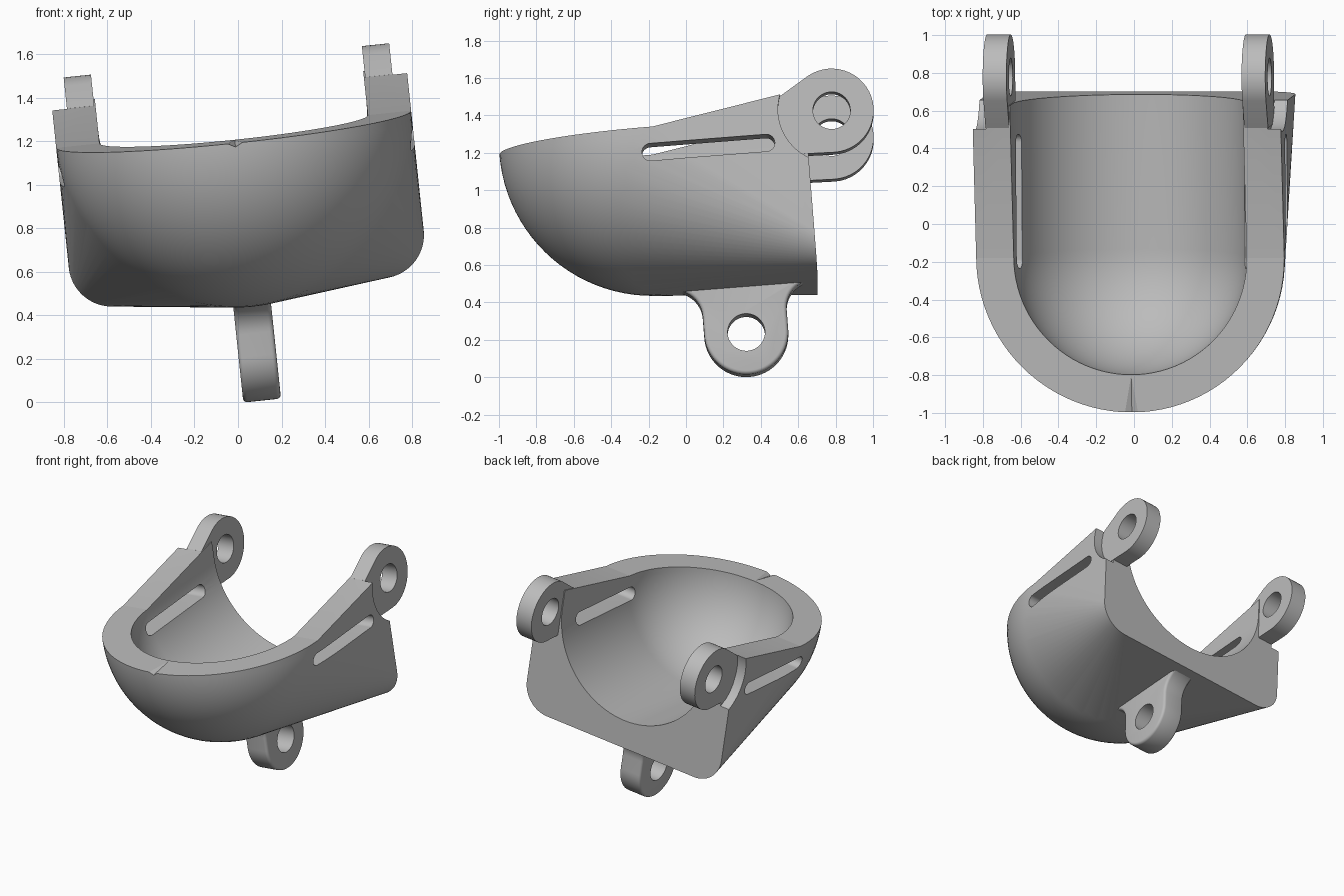
import bpy, bmesh, math
from math import sin, cos, pi, radians
from mathutils import Matrix, Vector

if "Cube" in bpy.data.objects:
    bpy.data.objects.remove(bpy.data.objects["Cube"])

# Whole model is laid out around the bowl centre, then tilted
TILT = (Matrix.Translation((-0.02, -0.18, 1.255))
        @ Matrix.Rotation(radians(-6), 4, 'Y') @ Matrix.Rotation(radians(4.5), 4, 'X'))
R_OUT, R_IN, N = 0.82, 0.62, 48

grey = bpy.data.materials.new("plain grey")
grey.diffuse_color = (0.5, 0.5, 0.5, 1)
grey.use_nodes = True
grey.node_tree.nodes["Principled BSDF"].inputs["Base Color"].default_value = grey.diffuse_color


def new_object(name, bm):
    bmesh.ops.recalc_face_normals(bm, faces=bm.faces[:])
    me = bpy.data.meshes.new(name)
    bm.to_mesh(me)
    bm.free()
    me.materials.append(grey)
    ob = bpy.data.objects.new(name, me)
    bpy.context.collection.objects.link(ob)
    return ob


def hull(name, pts):
    bm = bmesh.new()
    for p in pts:
        bm.verts.new(p)
    bmesh.ops.remove_doubles(bm, verts=bm.verts[:], dist=1e-4)
    bmesh.ops.convex_hull(bm, input=bm.verts[:])
    bmesh.ops.delete(bm, geom=[v for v in bm.verts if not v.link_faces], context='VERTS')
    bmesh.ops.dissolve_limit(bm, angle_limit=radians(0.2), verts=bm.verts[:], edges=bm.edges[:])
    return new_object(name, bm)


def prism(name, profile, x0, x1):
    """Extrude a (y, z) outline along x."""
    bm = bmesh.new()
    f = bm.faces.new([bm.verts.new((x0, y, z)) for y, z in profile])
    ext = bmesh.ops.extrude_face_region(bm, geom=[f])['geom']
    bmesh.ops.translate(bm, vec=(x1 - x0, 0, 0),
                        verts=[v for v in ext if isinstance(v, bmesh.types.BMVert)])
    return new_object(name, bm)


def arc(cy, cz, r, a0, a1, n=24):
    return [(cy + r * cos(radians(a0 + (a1 - a0) * i / n)),
             cz + r * sin(radians(a0 + (a1 - a0) * i / n))) for i in range(n + 1)]


def circle(cy, cz, r, n=48):
    return arc(cy, cz, r, 0, 360, n)[:-1]


def apply(ob, mod):
    bpy.context.view_layer.objects.active = ob
    bpy.ops.object.modifier_apply(modifier=mod.name)


def cut(ob, *cutters):
    for c in cutters:
        m = ob.modifiers.new("cut", 'BOOLEAN')
        m.operation, m.solver, m.object = 'DIFFERENCE', 'EXACT', c
        apply(ob, m)
        bpy.data.objects.remove(c)


def finish(ob):
    bpy.ops.object.select_all(action='DESELECT')
    ob.select_set(True)
    bpy.context.view_layer.objects.active = ob
    bpy.ops.object.shade_smooth_by_angle(angle=radians(25))
    ob.matrix_world = TILT


def bowl_points(r, top):
    """Lower front quarter of a sphere, with its rim carried straight up."""
    pts = []
    for i in range(N // 2 + 1):
        a = pi / 2 * i / (N // 2)
        for j in range(N + 1):
            t = -pi * j / N
            pts.append((r * sin(a) * cos(t), -r * cos(a), r * sin(a) * sin(t)))
        pts += [(s * r * sin(a), -r * cos(a), top) for s in (-1, 1)]
    return pts


# Outer shell: round bowl in front blending to a rounded square at the back
corner = 0.2
pts = bowl_points(R_OUT, 0.4)
for s in (-1, 1):
    pts += [(s * x, R_OUT, z) for x, z in
            arc(R_OUT - corner, corner - R_OUT, corner, -90, 0)]
    pts.append((s * R_OUT, R_OUT, 0.4))
shell = hull("cup_shell", pts)

# Hollow, open at the top and back
pts = bowl_points(R_IN, 0.6)
for j in range(N + 1):
    t = -pi * j / N
    pts.append((R_IN * cos(t), 1.1, R_IN * sin(t)))
pts += [(s * R_IN, 1.1, 0.6) for s in (-1, 1)]
hollow = hull("hollow_cutter", pts)

# Rim: level in front, rising toward the back
rim = prism("rim_cutter", [(-1, 0), (0, 0), (1, 0.171), (1, 0.8), (-1, 0.8)], -1.2, 1.2)
cut(shell, rim, hollow)

# Side slots and the round recesses beside the hinge ears
EAR = (0.963, 0.018)
slot = arc(0.6, -0.135, 0.046, -90, 90) + arc(-0.02, -0.135, 0.046, 90, 270)
cut(shell, prism("slot_cutter", slot, -1.1, 1.1))
for s in (-1, 1):
    cut(shell, prism("recess_cutter", circle(*EAR, 0.287, 64), s * 0.75, s * 1.1))

# Centre mark in the front rim
mark = hull("mark_cutter", [(0, -0.625, 0), (0, -0.625, 0.05), (-0.04, -0.84, 0.05),
                            (0.04, -0.84, 0.05), (-0.04, -0.84, 0.001),
                            (0.04, -0.84, 0.001), (0, -0.84, -0.02)])
cut(shell, mark)
finish(shell)

# Hinge ears
for s, side in ((-1, "left"), (1, "right")):
    outline = circle(*EAR, 0.225) + [(0.70, 0.12), (0.70, -0.2), (0.963, -0.207)]
    ear = hull(side + "_ear", [(s * x, y, z) for x in (0.626, 0.752) for y, z in outline])
    cut(ear, prism("ear_hole_cutter", circle(*EAR, 0.1), -1, 1))
    finish(ear)

# Lower mounting tab with flared root and rounded edges
TY, TZ, TR, FR = 0.42, -1.065, 0.225, 0.15
root = -0.81
outline = (arc(TY, TZ, TR, 180, 360, 32)
           + arc(TY + TR + FR, root - FR, FR, 180, 90, 12)
           + [(TY + TR + FR, root + 0.06), (TY - TR - FR, root + 0.06)]
           + arc(TY - TR - FR, root - FR, FR, 90, 0, 12))
tab = prism("lower_tab", outline, -0.087, 0.087)
bev = tab.modifiers.new("round", 'BEVEL')
bev.width, bev.segments, bev.limit_method, bev.angle_limit = 0.03, 4, 'ANGLE', radians(60)
apply(tab, bev)
cut(tab, prism("tab_hole_cutter", circle(TY, TZ, 0.1), -0.5, 0.5))
finish(tab)
